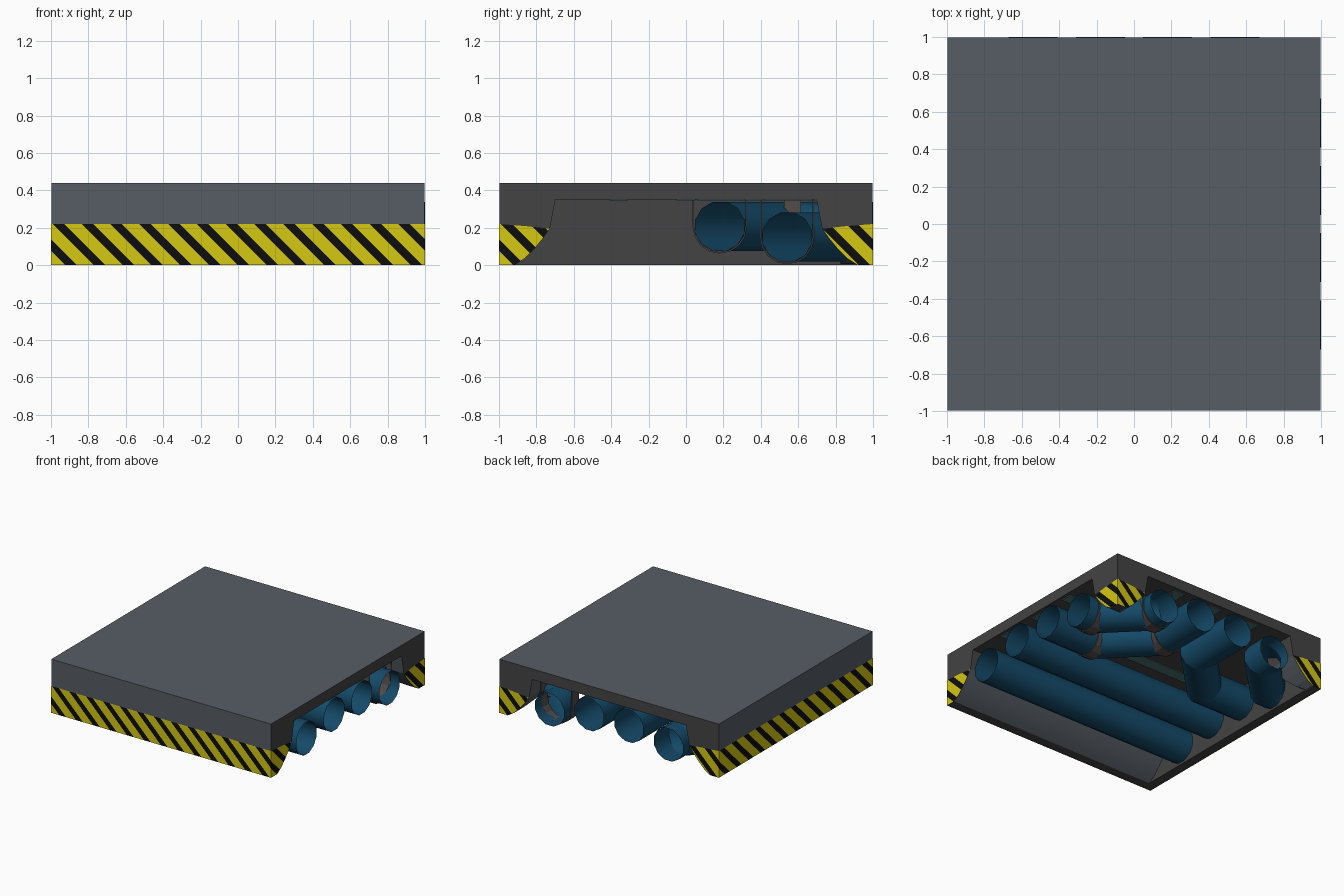
import bpy, bmesh, math
from mathutils import Vector

if "Cube" in bpy.data.objects:
    bpy.data.objects.remove(bpy.data.objects["Cube"])


def mat(name, col):
    m = bpy.data.materials.new(name)
    m.diffuse_color = (*col, 1)
    m.use_nodes = True
    m.node_tree.nodes["Principled BSDF"].inputs["Base Color"].default_value = m.diffuse_color
    return m


SLAB = mat("blue_grey_metal", (.095, .11, .13))
DARK = mat("dark_grey", (.058, .057, .056))
YELLOW = mat("hazard_yellow", (.66, .58, .006))
BLACK = mat("hazard_black", (.004, .004, .004))
BLUE = mat("pipe_blue", (.007, .068, .14))
STRAP = mat("strap_grey", (.085, .072, .066))
TEAL = mat("panel_teal", (.07, .16, .16))

E = .998                      # body edge, stripes sit just outside it
CEIL = .352
# ramp profile: (distance in from the outer edge, height)
RAMP = [(.08, 0), (.135, .035), (.19, .09), (.235, .145), (.27, .195), (.30, CEIL)]


def finish(bm, name, mats, recalc=True):
    if recalc:
        bmesh.ops.recalc_face_normals(bm, faces=bm.faces)
    me = bpy.data.meshes.new(name)
    bm.to_mesh(me)
    bm.free()
    for m in mats:
        me.materials.append(m)
    ob = bpy.data.objects.new(name, me)
    bpy.context.collection.objects.link(ob)
    return ob


def box(name, lo, hi, mats, rule=None):
    bm = bmesh.new()
    bmesh.ops.create_cube(bm, size=1)
    for v in bm.verts:
        v.co = Vector([(a + b) / 2 + c * (b - a) for a, b, c in zip(lo, hi, v.co)])
    bmesh.ops.recalc_face_normals(bm, faces=bm.faces)
    for f in bm.faces:
        f.material_index = rule(f.normal) if rule else 0
    return finish(bm, name, mats)


# open sides (+x, +y) and undersides are dark, the rest is metal
def outer_rule(n):
    return 1 if n.x > .9 or n.y > .9 or n.z < -.9 else 0


# deck and closed left wall
box("deck", (-E, -E, CEIL), (E, E, .44), [SLAB, DARK], outer_rule)
box("left_wall", (-E, -E, 0), (-.92, E, CEIL), [SLAB, DARK], outer_rule)

# front ramp
bm = bmesh.new()
prof = [(0, 0)] + RAMP + [(0, CEIL)]
ends = [[bm.verts.new((x, -E + d, z)) for d, z in prof] for x in (-.93, E)]
for e in ends:
    bm.faces.new(e)
for i in range(len(prof)):
    j = (i + 1) % len(prof)
    f = bm.faces.new((ends[0][i], ends[0][j], ends[1][j], ends[1][i]))
    f.smooth = 1 <= i <= 4
bmesh.ops.recalc_face_normals(bm, faces=bm.faces)
for f in bm.faces:
    f.material_index = outer_rule(f.normal)
finish(bm, "front_ramp", [SLAB, DARK])

# corner feet at the open back side
for sx, name in ((1, "right_back_foot"), (-1, "left_back_foot")):
    bm = bmesh.new()
    rings = []
    for d, z in RAMP:
        rings.append([bm.verts.new((sx * (E - a), E - b, z))
                      for a, b in ((0, 0), (d, 0), (d, d), (0, d))])
    for r, s in zip(rings, rings[1:]):
        for i in range(4):
            j = (i + 1) % 4
            bm.faces.new((r[i], r[j], s[j], s[i]))
    bm.faces.new(rings[0])
    bm.faces.new(rings[-1])
    bmesh.ops.recalc_face_normals(bm, faces=bm.faces)
    for f in bm.faces:
        f.material_index = outer_rule(f.normal)
    finish(bm, name, [SLAB, DARK])


# hazard panels: outline in (u, z) seen from outside, cut along diagonals
PERIOD = .154


def hazard(name, outline, place):
    bm = bmesh.new()
    bm.faces.new([bm.verts.new((u, 0, z)) for u, z in outline])
    nrm = Vector((1, 0, 1))
    for k in range(-9, 10):
        for off in (0, PERIOD * .4):
            bmesh.ops.bisect_plane(bm, geom=bm.verts[:] + bm.edges[:] + bm.faces[:],
                                   plane_co=(k * PERIOD + off, 0, 0), plane_no=nrm)
    for f in bm.faces:
        c = f.calc_center_median()
        f.material_index = 1 if (c.x + c.z) % PERIOD < PERIOD * .4 else 0
        f.smooth = False
    for v in bm.verts:
        v.co = place(v.co.x, v.co.z)
    bm.normal_update()
    return finish(bm, name, [YELLOW, BLACK], False)


full = [(-1, 0), (1, 0), (1, .22), (-1, .22)]
left = [(-1, 0)] + [(-1 + d, z) for d, z in RAMP[:5]] + [(-.85, .208), (-1, .22)]
right = [(-u, z) for u, z in reversed(left)]
sides = {"front": lambda u, z: (u, -1, z), "left": lambda u, z: (-1, -u, z),
         "right": lambda u, z: (1, u, z), "back": lambda u, z: (-u, 1, z)}
hazard("front_stripes", full, sides["front"])
hazard("left_stripes", full, sides["left"])
for s in ("right", "back"):
    hazard(s + "_stripes_a", left, sides[s])
    hazard(s + "_stripes_b", right, sides[s])


# pipes: mitred open tubes along flat paths
def pipe(name, path, z, r=.136, n=12):
    bm = bmesh.new()
    pts = [Vector((x, y, z)) for x, y in path]
    rings = []
    for i, p in enumerate(pts):
        a = (p - pts[i - 1]).normalized() if i else None
        b = (pts[i + 1] - p).normalized() if i < len(pts) - 1 else None
        a, b = a or b, b or a
        t = (a + b).normalized()
        side = Vector((-t.y, t.x, 0)) / t.dot(a)
        ring = []
        for k in range(n):
            q = math.tau * (k + .5) / n
            ring.append(bm.verts.new(p + side * r * math.cos(q) + Vector((0, 0, r * math.sin(q)))))
        rings.append(ring)
    for r0, r1 in zip(rings, rings[1:]):
        for k in range(n):
            m = (k + 1) % n
            bm.faces.new((r0[k], r0[m], r1[m], r1[k])).smooth = True
    for ring in rings[1:-1]:
        for k in range(n):
            bm.edges.get((ring[k], ring[(k + 1) % n])).smooth = False
    finish(bm, name, [BLUE])


LOW, HIGH = .15, .207
pipe("long_pipe_low", [(-.92, -.54), (1, -.54)], LOW)
pipe("long_pipe_high", [(-.92, -.18), (1, -.18)], HIGH)
for s, name, end in ((1, "right", 1), (-1, "left", .92)):
    pipe(name + "_elbow_high", [(s * end, .18), (s * .54, .18), (s * .18, .54), (s * .18, 1)], HIGH)
    pipe(name + "_elbow_low", [(s * end, .54), (s * .86, .54), (s * .54, .86), (s * .54, 1)], LOW)


# U-shaped straps hanging from the ceiling around the right elbows
def strap(name, x, y, z, along_x, r=.141, w=.045):
    bm = bmesh.new()
    prof = [(-r, CEIL)] + [(-r * math.cos(a), z - r * math.sin(a))
                           for a in [math.pi * k / 8 for k in range(9)]] + [(r, CEIL)]
    rows = []
    for u, h in prof:
        rows.append([bm.verts.new((x + t, y + u, h) if along_x else (x + u, y + t, h))
                     for t in (-w, w)])
    for a, b in zip(rows, rows[1:]):
        bm.faces.new((a[0], a[1], b[1], b[0]))
    ob = finish(bm, name, [STRAP])
    mod = ob.modifiers.new("thickness", "SOLIDIFY")
    mod.thickness = .008
    mod.offset = 0


strap("strap_high_right", .57, .18, HIGH, True)
strap("strap_low_right", .87, .54, LOW, True)
strap("strap_high_back", .18, .57, HIGH, False)
strap("strap_low_back", .54, .87, LOW, False)

# teal ceiling panels between the pipes
for i, (p, x0) in enumerate(((-.36, -.92), (0, -.92), (.36, .42))):
    box(f"ceiling_panel_long_{i}", (x0, p - .05, CEIL - .006), (.97, p + .05, CEIL), [TEAL])
for i, (p, y0) in enumerate(((-.36, .4), (0, .06), (.36, .42))):
    box(f"ceiling_panel_back_{i}", (p - .05, y0, CEIL - .006), (p + .05, .97, CEIL), [TEAL])
